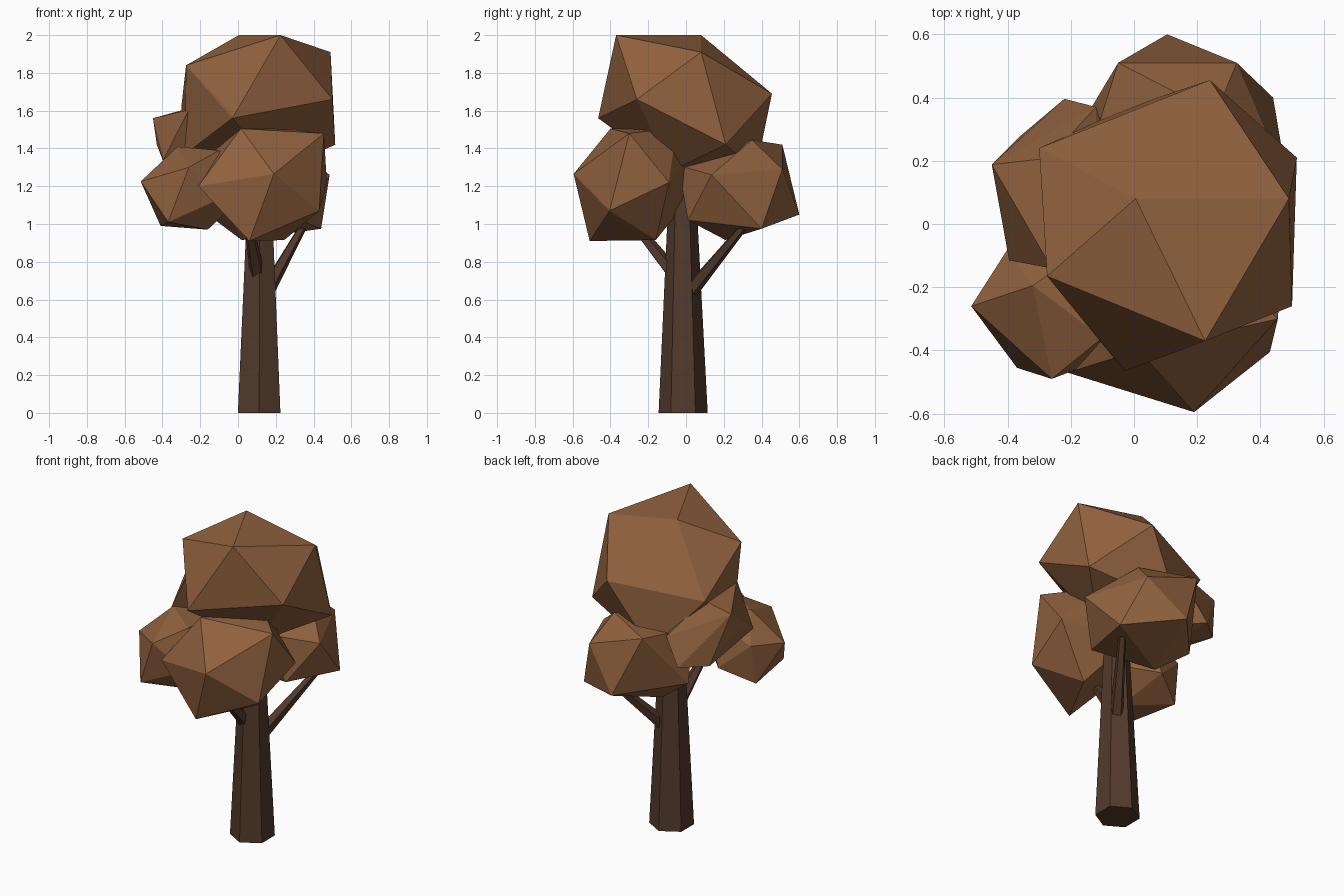
import bpy, bmesh
from mathutils import Vector

if "Cube" in bpy.data.objects:
    bpy.data.objects.remove(bpy.data.objects["Cube"])


def material(name, rgb):
    m = bpy.data.materials.new(name)
    m.diffuse_color = (*rgb, 1)
    m.use_nodes = True
    m.node_tree.nodes["Principled BSDF"].inputs["Base Color"].default_value = m.diffuse_color
    return m


LEAF = material("foliage_brown", (0.28, 0.12, 0.048))
BARK = material("bark_brown", (0.085, 0.042, 0.024))


def finish(name, bm, mat):
    bmesh.ops.recalc_face_normals(bm, faces=bm.faces)
    mesh = bpy.data.meshes.new(name)
    bm.to_mesh(mesh)
    bm.free()
    mesh.materials.append(mat)
    obj = bpy.data.objects.new(name, mesh)
    bpy.context.collection.objects.link(obj)
    return obj


def clump(name, center, axes, extra=()):
    """Skewed icosahedron: hull of half-axes mirrored through the center,
    plus a few one-sided corners."""
    bm = bmesh.new()
    c = Vector(center)
    for a in axes:
        for s in (1, -1):
            bm.verts.new(c + s * Vector(a))
    for p in extra:
        bm.verts.new(p)
    bmesh.ops.convex_hull(bm, input=bm.verts)
    loose = [v for v in bm.verts if not v.link_faces]
    bmesh.ops.delete(bm, geom=loose, context='VERTS')
    finish(name, bm, LEAF)


def limb(name, start, end, r1, r2, sides):
    """Tapered prism between two points."""
    a, b = Vector(start), Vector(end)
    bm = bmesh.new()
    bmesh.ops.create_cone(bm, cap_ends=True, segments=sides,
                          radius1=r1, radius2=r2, depth=(b - a).length)
    obj = finish(name, bm, BARK)
    obj.location = (a + b) / 2
    obj.rotation_mode = 'QUATERNION'
    obj.rotation_quaternion = Vector((0, 0, 1)).rotation_difference(b - a)


# Trunk and branches
limb("trunk", (0.112, -0.015, 0), (0.115, -0.02, 1.3), 0.13, 0.066, 6)
limb("back_branch", (0.15, 0.02, 0.64), (0.34, 0.30, 0.98), 0.042, 0.022, 5)
limb("front_branch", (0.105, -0.05, 0.72), (0.06, -0.26, 0.98), 0.042, 0.026, 5)

# Foliage clumps
clump("top_foliage", (0.105, 0.0, 1.64),
      [(-0.10, 0.08, 0.36), (0.12, -0.37, 0.36), (0.385, 0.08, 0.27),
       (0.135, 0.455, 0.05)],
      [(-0.275, -0.165, 1.84), (0.515, 0.21, 1.42), (-0.03, -0.465, 1.56),
       (0.50, -0.26, 1.66), (-0.30, 0.24, 1.62)])
clump("front_foliage", (0.13, -0.28, 1.21),
      [(0.06, -0.315, 0.055), (-0.115, -0.12, 0.295),
       (0.30, -0.125, -0.14), (-0.07, -0.23, -0.30), (-0.34, -0.19, -0.01)],
      [(0.455, -0.30, 1.48), (0.15, 0.02, 1.33), (0.20, -0.20, 1.51)])
clump("front_left_foliage", (-0.24, -0.25, 1.19),
      [(-0.275, -0.01, 0.035), (-0.02, -0.24, 0.11), (-0.13, -0.205, -0.18),
       (-0.08, 0.055, 0.22), (-0.16, 0.17, 0.05)],
      [(-0.41, -0.12, 0.99), (-0.10, -0.36, 1.39)])
clump("left_foliage", (-0.24, 0.128, 1.42),
      [(-0.21, 0.06, 0.14), (-0.02, -0.268, 0.185),
       (-0.12, 0.15, -0.18), (0.03, -0.08, -0.19), (0.19, 0.02, 0.0)],
      [(-0.395, -0.115, 1.34), (-0.12, 0.37, 1.40)])
clump("back_foliage", (0.14, 0.28, 1.18),
      [(-0.035, 0.32, -0.13), (0.185, 0.23, 0.11), (0.30, 0.12, -0.205),
       (0.12, 0.07, 0.265)],
      [(-0.05, 0.51, 1.42), (0.485, 0.135, 1.26),
       (0.33, 0.01, 1.02), (-0.20, 0.26, 1.08)])
